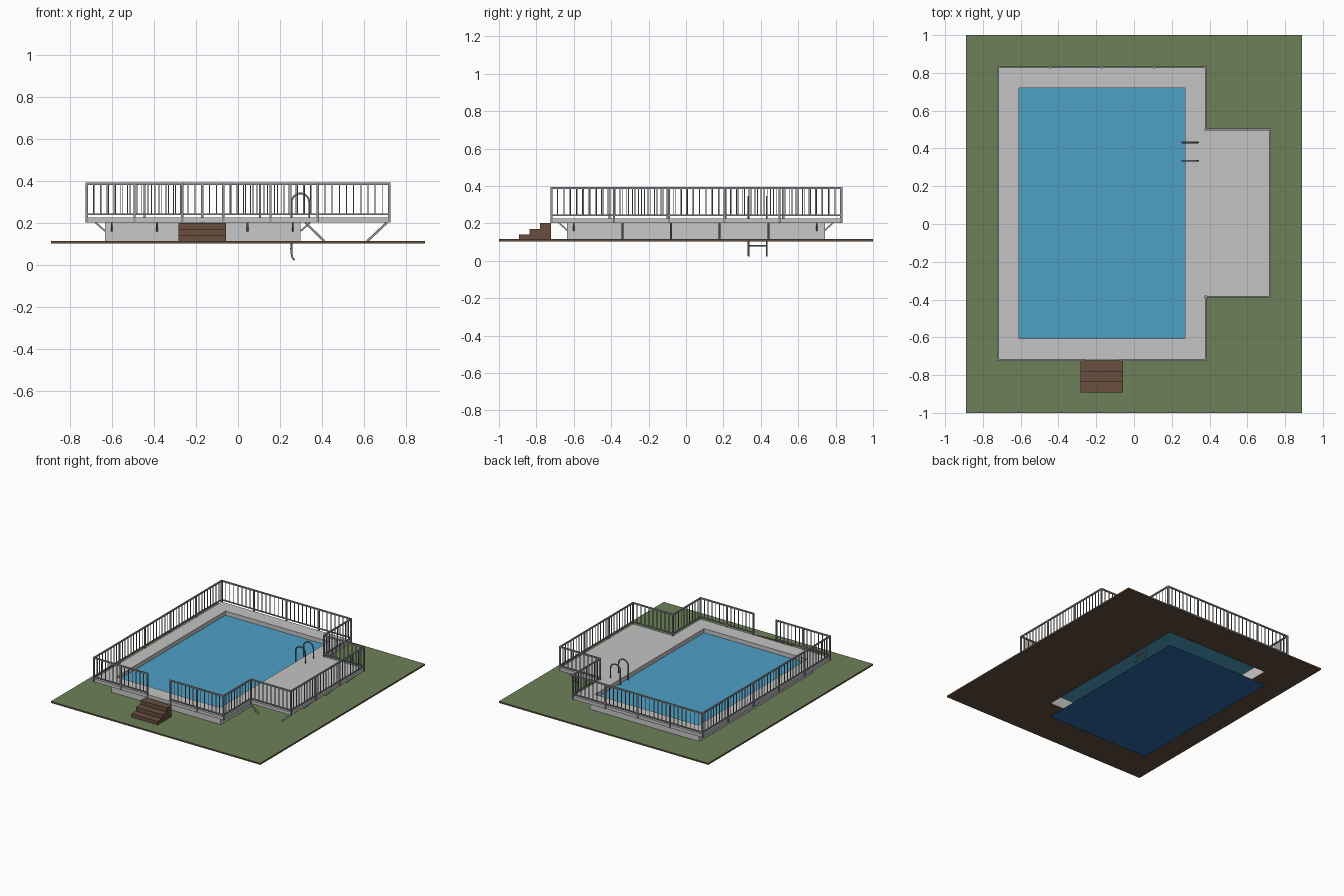
import bpy, bmesh, math
from mathutils import Vector, Matrix

if "Cube" in bpy.data.objects:
    bpy.data.objects.remove(bpy.data.objects["Cube"])


def material(name, rgb):
    lin = [((c / 255 + 0.055) / 1.055) ** 2.4 for c in rgb] + [1]
    m = bpy.data.materials.new(name)
    m.use_nodes = True
    m.diffuse_color = lin
    m.node_tree.nodes["Principled BSDF"].inputs["Base Color"].default_value = lin
    return m


GRASS = material("grass green", (108, 128, 88))
EARTH = material("earth brown", (100, 78, 60))
DECK = material("deck grey", (196, 196, 196))
WALL = material("wall grey", (200, 200, 200))
RAIL = material("railing grey", (150, 150, 150))
STEEL = material("ladder steel", (125, 125, 125))
WOOD = material("wood brown", (104, 78, 62))
WATER = material("water blue", (78, 160, 198))
FLOOR = material("pool floor blue", (43, 104, 163))

GROUND_Z, DECK_Z0, DECK_Z1 = 0.115, 0.203, 0.227
RAIL_TOP = 0.393
POOL_X, POOL_Y = (-0.61, 0.27), (-0.605, 0.72)      # basin opening
DECK_X, DECK_Y = (-0.72, 0.38), (-0.72, 0.83)       # main deck
EXT_X, EXT_Y = 0.72, (-0.385, 0.50)                 # side terrace


def finish(name, bm, *mats):
    bmesh.ops.recalc_face_normals(bm, faces=bm.faces)
    me = bpy.data.meshes.new(name)
    bm.to_mesh(me)
    bm.free()
    for m in mats:
        me.materials.append(m)
    ob = bpy.data.objects.new(name, me)
    bpy.context.collection.objects.link(ob)
    return ob


def beam(bm, p, q, w, d=None):
    """Square bar between two points."""
    p, q = Vector(p), Vector(q)
    axis = q - p
    rot = axis.to_track_quat('Z', 'Y').to_matrix().to_4x4()
    size = Matrix.Diagonal((w, d or w, axis.length, 1))
    bmesh.ops.create_cube(bm, size=1, matrix=Matrix.Translation((p + q) / 2) @ rot @ size)


def slab(xs, ys, keep, z0, z1):
    """Plate made of the grid cells whose centre passes the keep rule."""
    bm = bmesh.new()
    for xa, xb in zip(xs, xs[1:]):
        for ya, yb in zip(ys, ys[1:]):
            if keep((xa + xb) / 2, (ya + yb) / 2):
                bm.faces.new([bm.verts.new((x, y, z0)) for x, y in
                              ((xa, ya), (xb, ya), (xb, yb), (xa, yb))])
    bmesh.ops.remove_doubles(bm, verts=bm.verts, dist=1e-5)
    if z1 > z0:
        top = bmesh.ops.extrude_face_region(bm, geom=bm.faces[:], use_keep_orig=True)["geom"]
        for v in top:
            if isinstance(v, bmesh.types.BMVert):
                v.co.z = z1
    return bm


def in_pool(x, y):
    return POOL_X[0] < x < POOL_X[1] and POOL_Y[0] < y < POOL_Y[1]


def on_deck(x, y):
    return not in_pool(x, y) and (x < DECK_X[1] or EXT_Y[0] < y < EXT_Y[1])


# Lawn with the basin cut out: grass on top, earth elsewhere
ground = finish("lawn", slab([-0.89, *POOL_X, 0.89], [-1, *POOL_Y, 1],
                             lambda x, y: not in_pool(x, y), 0.103, GROUND_Z), EARTH, GRASS)
for f in ground.data.polygons:
    f.material_index = int(f.normal.z > 0.5)

# Basin floor, water and walls
finish("pool_floor", slab(POOL_X, POOL_Y, in_pool, 0, 0), FLOOR)
finish("water", slab(POOL_X, POOL_Y, in_pool, 0.195, 0.195), WATER)
WALL_X, WALL_Y = (-0.632, 0.298), (-0.635, 0.742)
finish("pool_wall", slab([WALL_X[0], *POOL_X, WALL_X[1]], [WALL_Y[0], *POOL_Y, WALL_Y[1]],
                         lambda x, y: not in_pool(x, y), GROUND_Z, DECK_Z0), WALL)

# Deck with side terrace
finish("deck", slab([DECK_X[0], *POOL_X, DECK_X[1], EXT_X],
                    [DECK_Y[0], POOL_Y[0], *EXT_Y, POOL_Y[1], DECK_Y[1]],
                    on_deck, DECK_Z0, DECK_Z1), DECK)


def railing(name, a, b, bays):
    """Fence run: posts, two rails and evenly spaced balusters."""
    a, b = Vector((*a, 0)), Vector((*b, 0))
    up = Vector((0, 0, 1))
    bm = bmesh.new()
    per_bay = max(2, round((b - a).length / bays / 0.034))
    n = bays * per_bay
    for i in range(n + 1):
        p = a.lerp(b, i / n)
        if i % per_bay == 0:
            beam(bm, p + up * DECK_Z0, p + up * RAIL_TOP, 0.011)
        else:
            beam(bm, p + up * 0.243, p + up * (RAIL_TOP - 0.005), 0.0045)
    for z, w in ((0.243, 0.008), (RAIL_TOP - 0.005, 0.01)):
        beam(bm, a + up * z, b + up * z, w)
    finish(name, bm, RAIL)


(L, R), (F, B) = DECK_X, DECK_Y
E0, E1 = EXT_Y
railing("front_railing_a", (L, F), (-0.265, F), 2)
railing("front_railing_b", (-0.07, F), (R, F), 2)
railing("back_railing", (L, B), (R, B), 4)
railing("side_railing", (L, F), (L, B), 5)
railing("terrace_outer_railing", (EXT_X, E0), (EXT_X, E1), 3)
for tag, edge, corner in (("front", E0, F), ("back", E1, B)):
    railing("terrace_railing_" + tag, (R, edge), (EXT_X, edge), 1)
    railing("corner_railing_" + tag, (R, corner), (R, edge), 1)

# Diagonal brackets carrying the deck overhang
bm = bmesh.new()
LOW, REACH, W = 0.163, 0.045, 0.008
for i in range(5):
    x = -0.60 + i * 0.215
    for wall, s in ((WALL_Y[0], -1), (WALL_Y[1], 1)):
        beam(bm, (x, wall, LOW), (x, wall + s * REACH, DECK_Z0), W)
for i in range(6):
    y = -0.60 + i * 0.26
    for wall, s in ((WALL_X[0], -1), (WALL_X[1], 1)):
        beam(bm, (wall, y, LOW), (wall + s * REACH, y, DECK_Z0), W)
finish("deck_brackets", bm, RAIL)

# Slanted struts under the terrace
bm = bmesh.new()
for i in range(4):
    y = -0.34 + i * 0.26
    beam(bm, (0.41, y, GROUND_Z), (0.32, y, DECK_Z0), 0.011)
    beam(bm, (0.615, y, GROUND_Z), (0.708, y, DECK_Z0), 0.011)
finish("terrace_struts", bm, RAIL)

# Entry steps
for i in range(3):
    bm = bmesh.new()
    y0, y1, top = -0.892 + i * 0.056, F - 0.002, 0.141 + i * 0.03
    y1 = min(y1, y0 + 0.058)
    beam(bm, (-0.17, (y0 + y1) / 2, GROUND_Z), (-0.17, (y0 + y1) / 2, top), 0.224, y1 - y0)
    finish("step_%d" % (i + 1), bm, WOOD)


def tube(name, pts, radius):
    cu = bpy.data.curves.new(name, 'CURVE')
    cu.dimensions = '3D'
    cu.bevel_depth = radius
    cu.bevel_resolution = 1
    cu.use_fill_caps = True
    sp = cu.splines.new('POLY')
    sp.points.add(len(pts) - 1)
    for p, co in zip(sp.points, pts):
        p.co = (*co, 1)
    cu.materials.append(STEEL)
    ob = bpy.data.objects.new(name, cu)
    bpy.context.collection.objects.link(ob)


# Pool ladder: two arched rails with curled feet, and rungs
SIDES = (0.335, 0.432)
for i, y in enumerate(SIDES):
    arch = [(0.297 - 0.042 * math.cos(math.pi * k / 12), y,
             0.30 + 0.042 * math.sin(math.pi * k / 12)) for k in range(13)]
    tube("ladder_rail_%d" % (i + 1),
         [(0.27, y, 0.025), (0.26, y, 0.035), (0.254, y, 0.055)] + arch + [(0.339, y, DECK_Z1)],
         0.005)
for i in range(3):
    z = 0.08 + i * 0.05
    tube("ladder_rung_%d" % (i + 1), [(0.252, SIDES[0], z), (0.252, SIDES[1], z)], 0.005)
